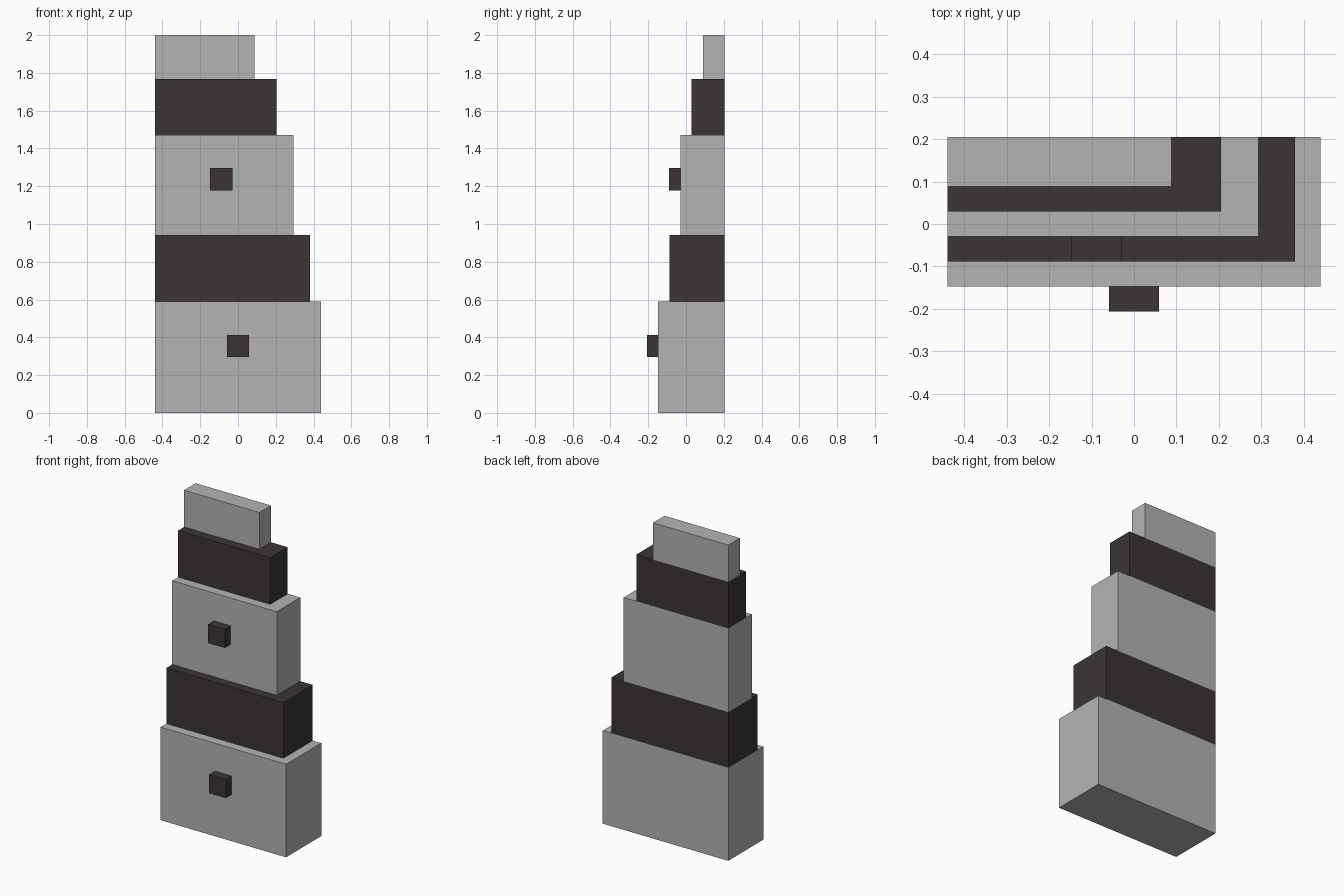
import bpy

cube = bpy.data.objects.get("Cube")
if cube:
    bpy.data.objects.remove(cube, do_unlink=True)


def material(name, rgb):
    mat = bpy.data.materials.new(name)
    mat.use_nodes = True
    color = (*rgb, 1)
    mat.diffuse_color = color
    mat.node_tree.nodes["Principled BSDF"].inputs["Base Color"].default_value = color
    return mat


def box(name, low, high, mat):
    """Flat-sided block between two opposite corners."""
    bpy.ops.mesh.primitive_cube_add(size=1)
    obj = bpy.context.object
    obj.name = name
    for v in obj.data.vertices:
        v.co = [l if c < 0 else h for c, l, h in zip(v.co, low, high)]
    obj.data.materials.append(mat)
    return obj


grey = material("light grey", (0.456, 0.456, 0.456))
dark = material("charcoal", (0.045, 0.036, 0.036))

LEFT, BACK = -0.44, 0.205

# Stacked tiers sharing one flush side and a flush back: right x, front y, top z
tiers = [
    ("base_tier", 0.44, -0.147, 0.589, grey),
    ("lower_dark_tier", 0.38, -0.088, 0.942, dark),
    ("middle_tier", 0.293, -0.03, 1.472, grey),
    ("upper_dark_tier", 0.205, 0.03, 1.767, dark),
    ("top_tier", 0.088, 0.089, 2.0, grey),
]
bottom = 0
for name, right, front, top, mat in tiers:
    box(name, (LEFT, front, bottom), (right, BACK, top), mat)
    bottom = top

# Square knobs on the front of the base and middle tiers: x, z, mounting face y
for name, x, z, face in [("base_knob", 0, 0.354, -0.147),
                         ("middle_knob", -0.089, 1.237, -0.03)]:
    half = 0.059
    box(name, (x - half, face - half, z - half), (x + half, face, z + half), dark)
